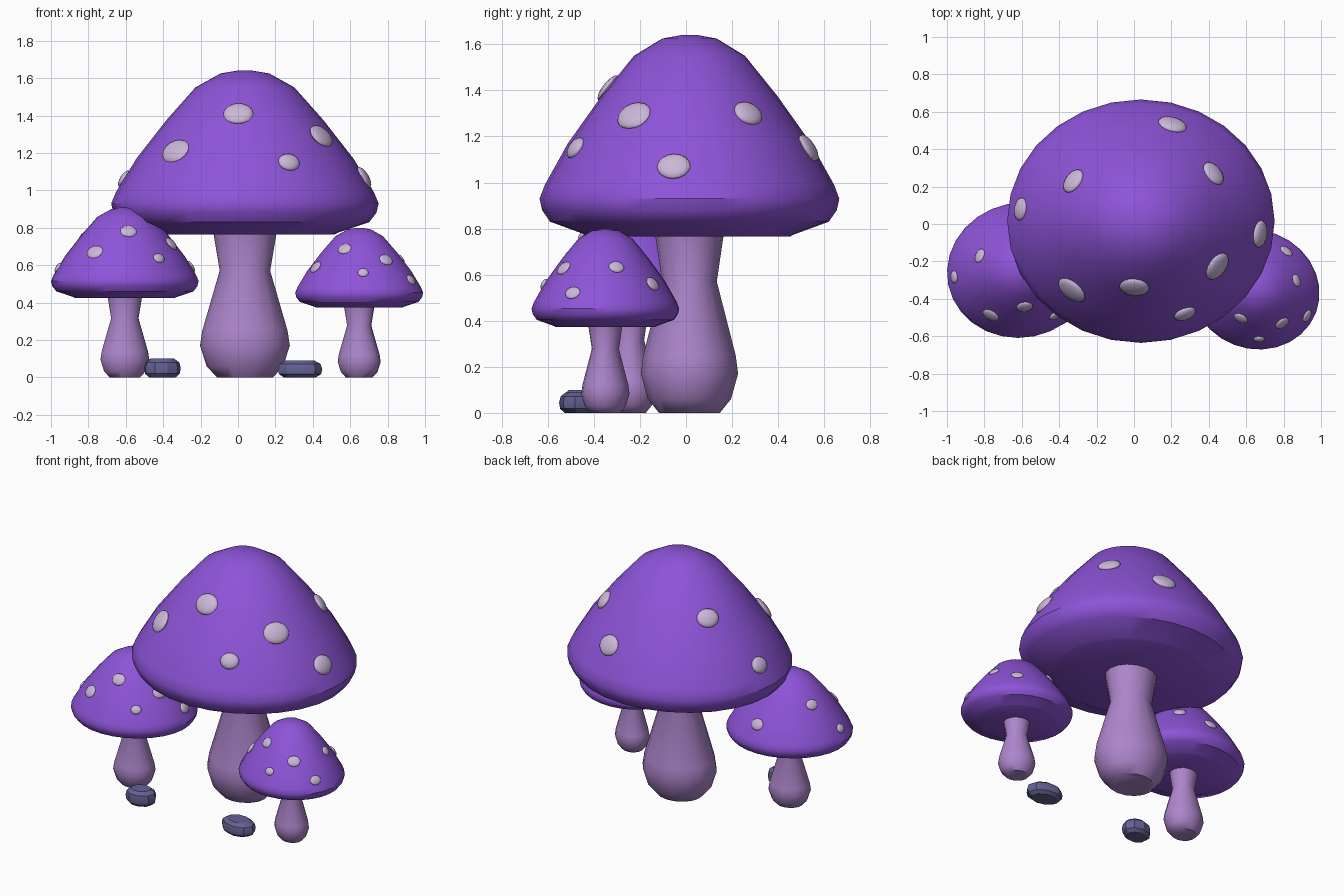
import bpy, bmesh, math
from mathutils import Vector, Matrix

if "Cube" in bpy.data.objects:
    bpy.data.objects.remove(bpy.data.objects["Cube"])


def material(name, rgb):
    m = bpy.data.materials.new(name)
    m.diffuse_color = (*rgb, 1)
    m.use_nodes = True
    m.node_tree.nodes["Principled BSDF"].inputs["Base Color"].default_value = m.diffuse_color
    return m


PURPLE = material("cap purple", (0.27, 0.088, 0.69))
LILAC = material("stem lilac", (0.42, 0.235, 0.60))
PALE = material("spot pale lilac", (0.60, 0.48, 0.69))
SLATE = material("stone slate blue", (0.125, 0.12, 0.29))


def finish(bm, name, mat, matrix, angle):
    bmesh.ops.recalc_face_normals(bm, faces=bm.faces)
    me = bpy.data.meshes.new(name)
    bm.to_mesh(me)
    bm.free()
    me.transform(matrix)
    me.materials.append(mat)
    ob = bpy.data.objects.new(name, me)
    bpy.context.collection.objects.link(ob)
    bpy.ops.object.select_all(action='DESELECT')
    ob.select_set(True)
    bpy.context.view_layer.objects.active = ob
    bpy.ops.object.shade_smooth_by_angle(angle=math.radians(angle))


def lathe(profile, sides, ratio):
    """Spin a (radius, z) profile into a closed oval solid; ratio squashes y."""
    bm = bmesh.new()
    rings = []
    for r, z in profile:
        rings.append([bm.verts.new((r * math.cos(2 * math.pi * i / sides),
                                    ratio * r * math.sin(2 * math.pi * i / sides), z))
                      for i in range(sides)])
    for a, b in zip(rings, rings[1:]):
        for i in range(sides):
            j = (i + 1) % sides
            bm.faces.new((a[i], a[j], b[j], b[i]))
    bm.faces.new(rings[0])
    bm.faces.new(rings[-1])
    return bm


RATIO = 0.91
STEM = [(0.15, 0), (0.205, 0.06), (0.24, 0.17), (0.228, 0.25), (0.135, 0.57), (0.17, 0.78)]
CAP = [(0.48, 0.765), (0.50, 0.775), (0.665, 0.83), (0.703, 0.88), (0.715, 0.93), (0.69, 0.99),
       (0.58, 1.17), (0.42, 1.375), (0.265, 1.55), (0.13, 1.625), (0.04, 1.64)]
# spots: x, y relative to the cap centre (gives direction), height, radius
SPOTS = [(-0.037, -0.365, 1.41, 0.08), (-0.377, -0.375, 1.21, 0.085), (0.243, -0.51, 1.15, 0.06),
         (0.423, -0.25, 1.29, 0.082), (0.653, -0.07, 1.07, 0.073), (0.403, 0.265, 1.30, 0.071),
         (0.173, 0.53, 1.15, 0.078), (-0.337, 0.20, 1.36, 0.071), (-0.65, 0.065, 1.06, 0.062)]


def cap_point(t, z):
    for (r0, z0), (r1, z1) in zip(CAP[4:], CAP[5:]):
        if z0 <= z <= z1:
            r = r0 + (r1 - r0) * (z - z0) / (z1 - z0)
            break
    return Vector((r * math.cos(t), RATIO * r * math.sin(t), z))


def mushroom(name, x, y, scale, turn):
    M = Matrix.Translation((x, y, 0)) @ Matrix.Rotation(math.radians(turn), 4, 'Z') @ Matrix.Scale(scale, 4)
    finish(lathe(STEM, 16, 0.88), name + "_stem", LILAC, M, 50)
    finish(lathe(CAP, 28, RATIO), name + "_cap", PURPLE, M, 35)
    # flattened discs lying on the cap surface
    bm = bmesh.new()
    for sx, sy, z, r in SPOTS:
        t = math.atan2(sy / RATIO, sx)
        p = cap_point(t, z)
        side = (cap_point(t + 0.05, z) - cap_point(t - 0.05, z)).normalized()
        up = (cap_point(t, z + 0.05) - cap_point(t, z - 0.05)).normalized()
        up = (up - side * up.dot(side)).normalized()
        n = side.cross(up)
        R = Matrix((side, up, n)).transposed().to_4x4()
        bmesh.ops.create_uvsphere(bm, u_segments=16, v_segments=8, radius=1,
                                  matrix=Matrix.Translation(p) @ R @ Matrix.Diagonal((r, r * 0.86, 0.024, 1)))
    finish(bm, name + "_spots", PALE, M, 60)


mushroom("large", 0.037, 0.015, 1.0, 0)
mushroom("left_small", -0.605, -0.247, 0.554, 11.5)
mushroom("right_small", 0.648, -0.35, 0.487, -21)


# stones: squat, faceted pebbles
def stone(name, x, y, sx, sy, h, turn):
    bm = lathe([(0.72, 0), (0.95, 0.2), (1, 0.5), (0.92, 0.8), (0.65, 1)], 9, 1)
    M = (Matrix.Translation((x, y, 0)) @ Matrix.Rotation(math.radians(turn), 4, 'Z')
         @ Matrix.Diagonal((sx, sy, h, 1)))
    finish(bm, name, SLATE, M, 30)


stone("left_stone", -0.405, -0.46, 0.10, 0.08, 0.10, 8)
stone("right_stone", 0.33, -0.465, 0.122, 0.085, 0.09, -8)
